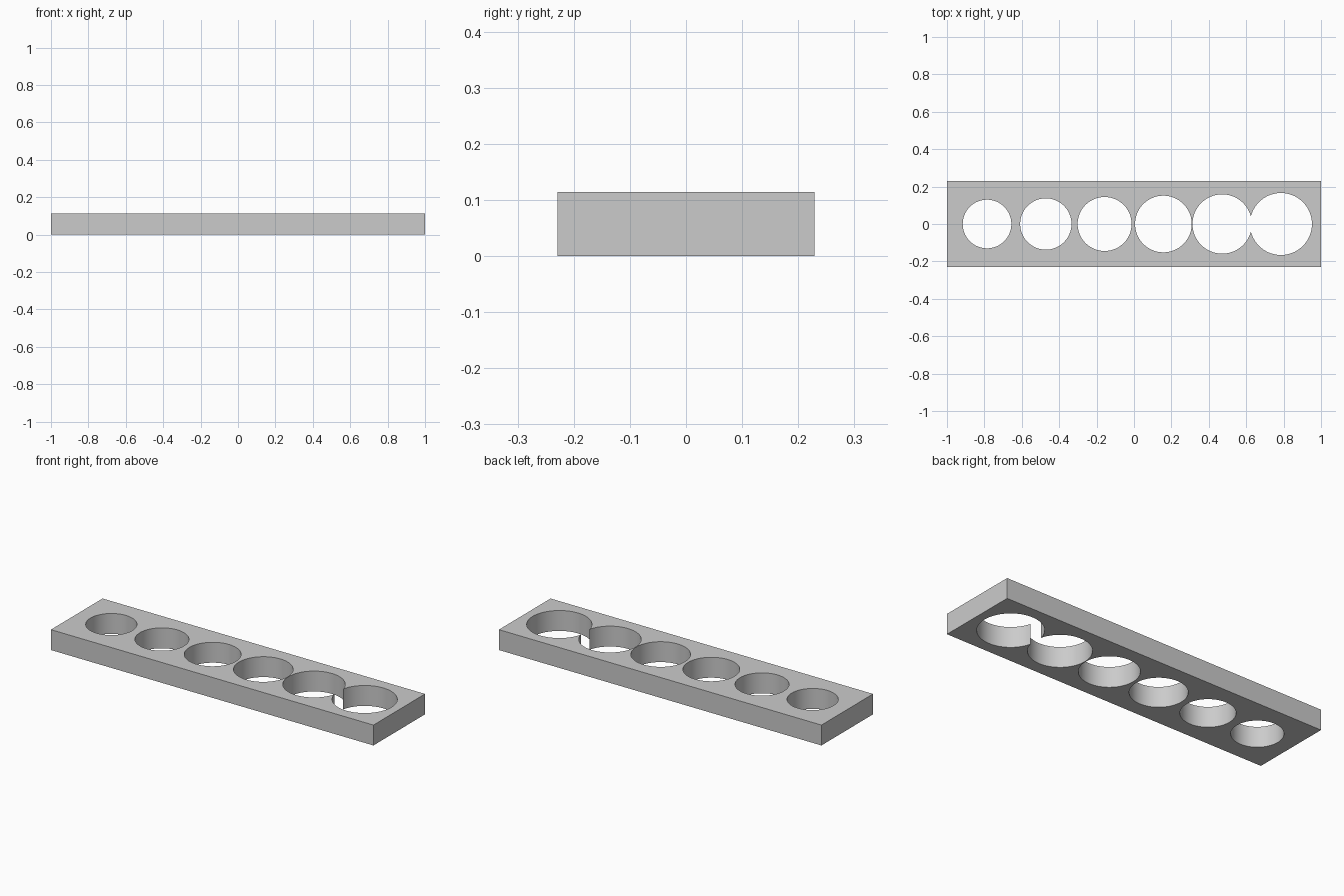
import bpy
import math

if "Cube" in bpy.data.objects:
    bpy.data.objects.remove(bpy.data.objects["Cube"], do_unlink=True)

# Working units: the bar is 140 long
U = 2 / 140
LENGTH, WIDTH, HEIGHT = 140 * U, 32 * U, 8 * U
HOLES, SPACING = 6, 22 * U
FIRST_RADIUS, RADIUS_STEP = 9.1 * U, 0.5 * U

# Plain grey material
grey = bpy.data.materials.new("light grey")
grey.use_nodes = True
colour = (0.6, 0.6, 0.6, 1)
grey.diffuse_color = colour
grey.node_tree.nodes["Principled BSDF"].inputs["Base Color"].default_value = colour

# Rectangular bar
bpy.ops.mesh.primitive_cube_add(size=1, location=(0, 0, HEIGHT / 2))
bar = bpy.context.object
bar.name = "gauge_bar"
bar.scale = (LENGTH, WIDTH, HEIGHT)
bpy.ops.object.transform_apply(location=False, rotation=False, scale=True)
bar.data.materials.append(grey)

# Row of through holes growing towards +x; the last two run into each other
for i in range(HOLES):
    x = (i - (HOLES - 1) / 2) * SPACING
    bpy.ops.mesh.primitive_cylinder_add(
        vertices=96, radius=FIRST_RADIUS + i * RADIUS_STEP,
        depth=HEIGHT * 2, location=(x, 0, HEIGHT / 2))
    cutter = bpy.context.object
    cutter.name = f"hole_cutter_{i + 1}"
    cutter.hide_render = True
    cutter.data.materials.append(grey)

    bpy.context.view_layer.objects.active = bar
    cut = bar.modifiers.new("hole", 'BOOLEAN')
    cut.operation = 'DIFFERENCE'
    cut.solver = 'EXACT'
    cut.object = cutter
    bpy.ops.object.modifier_apply(modifier=cut.name)
    bpy.data.objects.remove(cutter, do_unlink=True)

# Smooth hole walls, crisp rims
bpy.ops.object.select_all(action='DESELECT')
bar.select_set(True)
bpy.context.view_layer.objects.active = bar
bpy.ops.object.shade_smooth_by_angle(angle=math.radians(30))
